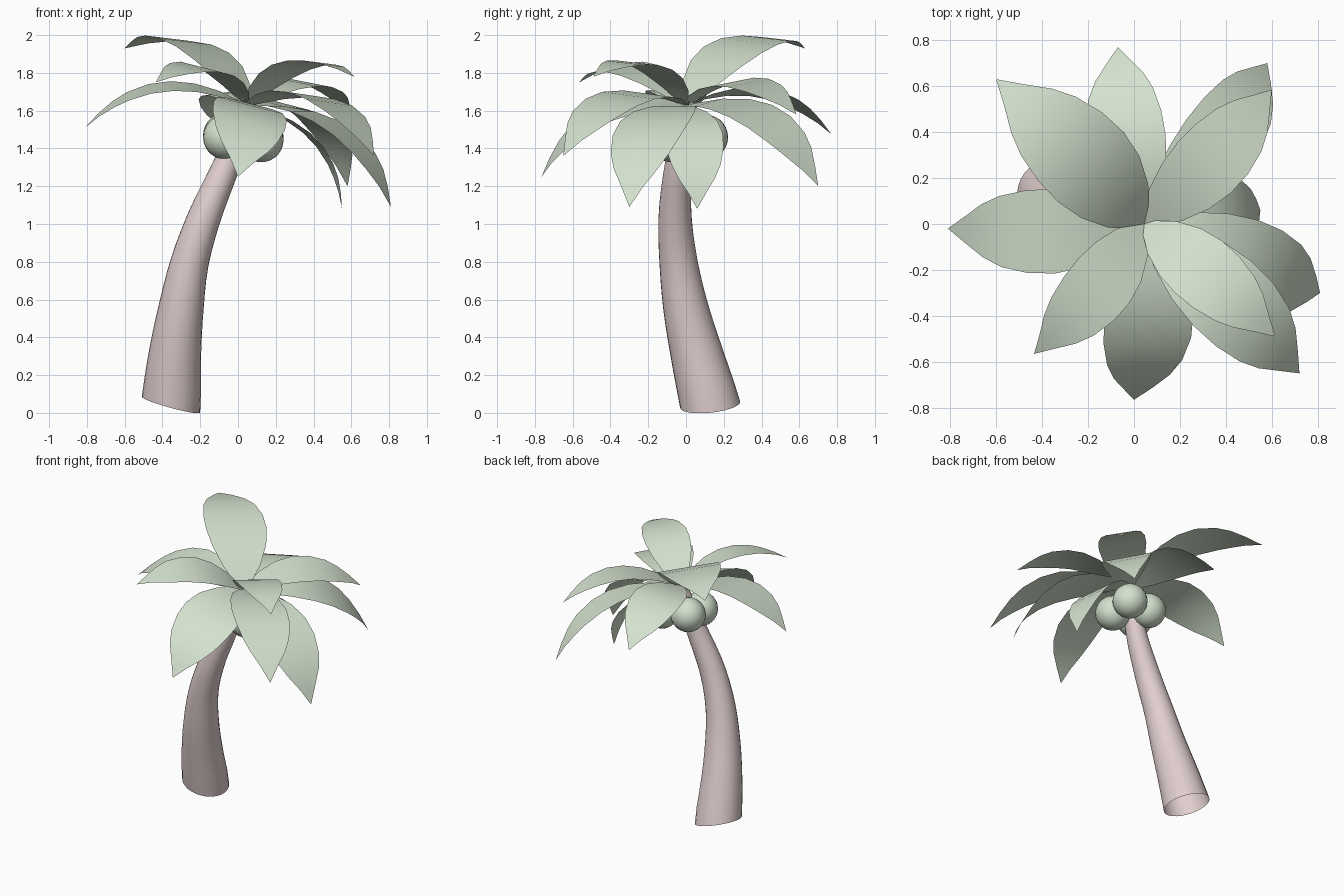
import bpy, bmesh, math
from mathutils import Vector

if "Cube" in bpy.data.objects:
    bpy.data.objects.remove(bpy.data.objects["Cube"])


def material(name, rgb):
    m = bpy.data.materials.new(name)
    m.diffuse_color = (*rgb, 1)
    m.use_nodes = True
    m.node_tree.nodes["Principled BSDF"].inputs["Base Color"].default_value = m.diffuse_color
    return m


GREEN = material("pale_green", (0.66, 0.76, 0.62))
BARK = material("dusty_pink_bark", (0.75, 0.62, 0.62))


def finish(bm, name, mat, angle=40):
    me = bpy.data.meshes.new(name)
    bm.to_mesh(me)
    bm.free()
    me.materials.append(mat)
    ob = bpy.data.objects.new(name, me)
    bpy.context.collection.objects.link(ob)
    bpy.ops.object.select_all(action='DESELECT')
    ob.select_set(True)
    bpy.context.view_layer.objects.active = ob
    bpy.ops.object.shade_smooth_by_angle(angle=math.radians(angle))
    return ob


def spline(pts, t):
    """Catmull-Rom through evenly spaced points, t in 0..1"""
    n = len(pts) - 1
    i = min(int(t * n), n - 1)
    u = t * n - i
    p1, p2 = pts[i], pts[i + 1]
    p0 = pts[i - 1] if i > 0 else p1 * 2 - p2
    p3 = pts[i + 2] if i + 2 <= n else p2 * 2 - p1
    return 0.5 * (2 * p1 + (p2 - p0) * u + (2 * p0 - 5 * p1 + 4 * p2 - p3) * u * u
                  + (3 * p1 - p0 - 3 * p2 + p3) * u ** 3)


# trunk: leaning tapered tube, open at the ends (x, y, z, radius)
path = [Vector(p) for p in (
    (-0.355, 0.128, 0.043, 0.16), (-0.335, 0.06, 0.3, 0.14), (-0.302, 0.0, 0.55, 0.12),
    (-0.255, -0.04, 0.8, 0.101), (-0.173, -0.058, 1.05, 0.087),
    (-0.058, -0.04, 1.32, 0.071), (0.04, 0.0, 1.6, 0.05))]
bm = bmesh.new()
SIDES, RINGS = 28, 20
rings = []
for k in range(RINGS + 1):
    t = k / RINGS
    p = spline(path, t)
    tan = (spline(path, min(t + 0.01, 1)) - spline(path, max(t - 0.01, 0))).to_3d()
    if k == 0:
        tan = Vector((0.26, -0.1, 0.95))
    tan.normalize()
    u = Vector((0, 1, 0)).cross(tan).normalized()
    v = tan.cross(u)
    c = p.to_3d()
    rings.append([bm.verts.new(c + p.w * (u * math.cos(a) + v * math.sin(a)))
                  for a in (2 * math.pi * s / SIDES for s in range(SIDES))])
for a, b in zip(rings, rings[1:]):
    for s in range(SIDES):
        j = (s + 1) % SIDES
        bm.faces.new((a[s], a[j], b[j], b[s]))
finish(bm, "trunk", BARK)

# coconuts clustered under the crown
for i, pos in enumerate(((-0.067, -0.075, 1.46), (0.123, -0.075, 1.445),
                         (0.123, 0.105, 1.46), (-0.067, 0.07, 1.47))):
    bm = bmesh.new()
    bmesh.ops.create_uvsphere(bm, u_segments=24, v_segments=14, radius=0.118)
    bmesh.ops.translate(bm, verts=bm.verts, vec=pos)
    finish(bm, f"coconut_{i + 1}", GREEN)

# fronds: arched pointed blades from the crown (tip x, y, z, roll in degrees, half width / length)
FRONDS = [(-0.60, 0.63, 1.93, 5, .22), (-0.81, -0.02, 1.51, -8, .215),
          (-0.435, -0.565, 1.75, -11, .2), (0.0, -0.765, 1.25, -16, .235),
          (0.615, -0.49, 1.78, -5, .2), (0.72, -0.65, 1.36, -6, .195),
          (0.81, -0.30, 1.09, 0, .2), (0.55, 0.06, 1.08, 0, .21),
          (0.58, 0.70, 1.20, 12, .175), (0.60, 0.585, 1.58, 8, .2),
          (-0.07, 0.77, 1.475, -8, .215)]
OUTLINE = ((0, 0.14), (0.14, 0.62), (0.28, 0.89), (0.42, 1.0), (0.56, 0.98),
           (0.7, 0.84), (0.8, 0.63), (0.9, 0.31), (1, 0.0))
CROWN = Vector((0.045, 0.0, 1.63))
for i, (x, y, z, roll, width) in enumerate(FRONDS):
    tip = Vector((x, y, z))
    chord = tip - CROWN
    size = chord.length
    left = Vector((0, 0, 1)).cross(chord).normalized()
    rise = chord.cross(left).normalized()
    r = math.radians(roll)
    side = left * math.cos(r) + rise * math.sin(r)
    up = rise * math.cos(r) - left * math.sin(r)
    ctrl = CROWN + chord * 0.53 + up * size * 0.37
    bm = bmesh.new()
    rows = []
    for t, w in OUTLINE:
        p = CROWN * (1 - t) ** 2 + ctrl * (2 * t * (1 - t)) + tip * t * t
        if w == 0:
            rows.append([bm.verts.new(p)])
        else:
            rows.append([bm.verts.new(p + side * (width * size * w * s)) for s in (-1, 0, 1)])
    for a, b in zip(rows, rows[1:]):
        for s in (0, 1):
            if len(b) == 1:
                bm.faces.new((a[s], b[0], a[s + 1]))
            else:
                bm.faces.new((a[s], b[s], b[s + 1], a[s + 1]))
    bmesh.ops.recalc_face_normals(bm, faces=bm.faces)
    if sum((f.normal.dot(up) for f in bm.faces)) < 0:
        bmesh.ops.reverse_faces(bm, faces=bm.faces)
    finish(bm, f"frond_{i + 1}", GREEN, 60)
